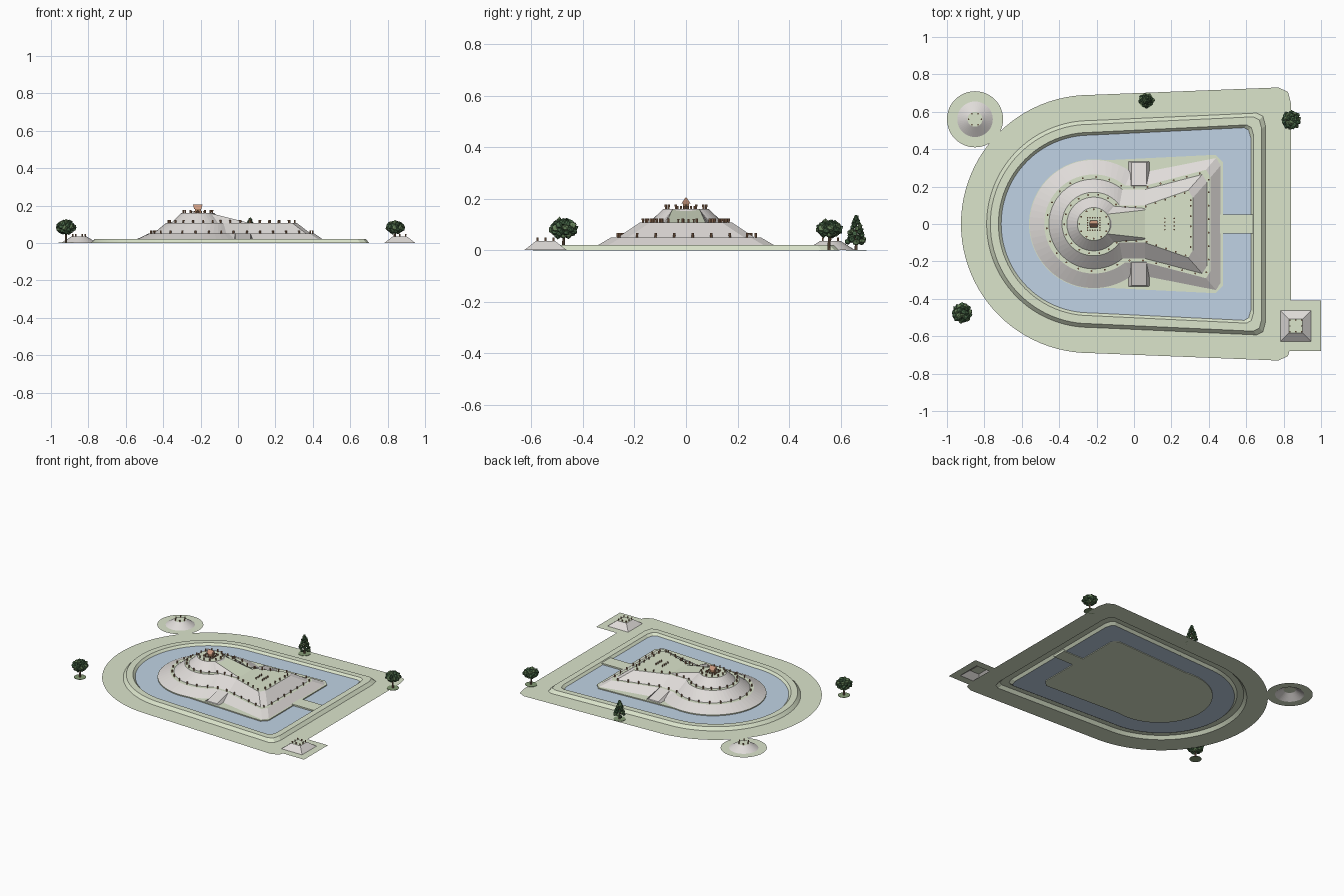
import bpy, bmesh, math, random
from mathutils import Vector, Matrix

random.seed(4)
cube = bpy.data.objects.get("Cube")
if cube:
    bpy.data.objects.remove(cube)


def material(name, r, g, b):
    m = bpy.data.materials.new(name)
    m.diffuse_color = (r, g, b, 1)
    m.use_nodes = True
    bsdf = next(n for n in m.node_tree.nodes if n.type == 'BSDF_PRINCIPLED')
    bsdf.inputs["Base Color"].default_value = (r, g, b, 1)
    return m


GRASS = material("pale grass", .71, .78, .60)
STONE = material("pale stone", .74, .71, .69)
WATER = material("moat blue", .53, .65, .78)
CLAY = material("clay brown", .43, .23, .13)
ROOF = material("roof terracotta", .62, .33, .22)
DARK = material("dark leaf", .06, .13, .06)
LIGHT = material("light leaf", .13, .22, .10)
BARK = material("bark", .22, .14, .09)
SHADE = material("deep grass", .24, .33, .18)


def finish(name, bm, *mats):
    me = bpy.data.meshes.new(name)
    bm.to_mesh(me)
    bm.free()
    for m in mats:
        me.materials.append(m)
    ob = bpy.data.objects.new(name, me)
    bpy.context.collection.objects.link(ob)
    return ob


def loft(name, layers, *mats, bottom=True, top=True):
    """Skin (outline, height) layers; with two materials, level faces get the second."""
    bm = bmesh.new()
    rings = [[bm.verts.new((x, y, z)) for x, y in pts] for pts, z in layers]
    n = len(rings[0])
    for a, b in zip(rings, rings[1:]):
        for i in range(n):
            j = (i + 1) % n
            bm.faces.new((a[i], a[j], b[j], b[i]))
    if top:
        bm.faces.new(rings[-1])
    if bottom:
        bm.faces.new(rings[0][::-1])
    bm.normal_update()
    if len(mats) > 1:
        for f in bm.faces:
            f.material_index = int(f.normal.z > 0.95)
    return finish(name, bm, *mats)


def mirrored(half):
    """Close an upper half outline with its reflection in y."""
    return half + [(x, -y) for x, y in reversed(half) if abs(y) > 1e-6]


def arc(cx, r, start, steps):
    return [(cx + r * math.cos(start + (math.pi - start) * i / steps),
             r * math.sin(start + (math.pi - start) * i / steps)) for i in range(steps + 1)]


def circle(cx, cy, r, n=32):
    return [(cx + r * math.cos(math.tau * i / n), cy + r * math.sin(math.tau * i / n)) for i in range(n)]


def rect(cx, cy, hx, hy):
    return [(cx - hx, cy - hy), (cx + hx, cy - hy), (cx + hx, cy + hy), (cx - hx, cy + hy)]


def precinct(o):
    """Round-backed enclosure, grown outward by o."""
    corner = [(.62 + o, .455 + o * .85), (.608 + o * .98, .497 + o * .95), (.585 + o * .85, .51 + o)]
    return mirrored(corner + arc(-.235, .47 + o, math.pi / 2, 24))


def keyhole(r, waist, fy, fx):
    """Round rear joined by a waist to a flared front."""
    return mirrored([(fx, fy - .04), (fx - .025, fy), (.06, waist)]
                    + arc(-.215, r, math.asin(waist / r), 20))


def spaced(pts, step):
    """Evenly spaced points along a closed outline."""
    out, left = [], 0
    for a, b in zip(pts, pts[1:] + pts[:1]):
        a, b = Vector(a), Vector(b)
        length = (b - a).length
        while left < length:
            out.append(tuple(a.lerp(b, left / length)))
            left += step
        left -= length
    return out


def posts(name, places, z, r=.005, h=.017):
    bm = bmesh.new()
    for x, y in places:
        bmesh.ops.create_cone(bm, cap_ends=True, segments=8, radius1=r * .8, radius2=r, depth=h,
                              matrix=Matrix.Translation((x, y, z + h / 2)))
    return finish(name, bm, CLAY)


# Grounds, bank and moat
loft("grounds_and_bank", [(precinct(.22), 0), (precinct(.083), 0), (precinct(.063), .021),
                          (precinct(.02), .021), (precinct(.003), .004)], GRASS, bottom=False, top=False)
loft("moat_water", [(precinct(.005), .006)], WATER, bottom=False)
apron = mirrored([(.475, .33), (.435, .37)] + arc(-.215, .346, math.radians(80), 24))
loft("mound_apron", [(apron, .001), (apron, .013)], GRASS)
path = rect(.545, 0, .09, .05)
loft("causeway", [(path, .001), (path, .016)], GRASS)

# Terraced keyhole mound
loft("keyhole_mound", [(keyhole(.345, .28, .355, .465), .012), (keyhole(.265, .205, .29, .41), .05),
                       (keyhole(.24, .185, .265, .39), .05), (keyhole(.17, .10, .18, .315), .107)],
     STONE, GRASS, bottom=False)
C = -.215
loft("round_summit", [(circle(C, 0, .145, 40), .106), (circle(C, 0, .088, 40), .16)],
     STONE, GRASS, bottom=False)

# Sloping ridge from the front terrace to the summit
bm = bmesh.new()
ridge = [[bm.verts.new(p) for p in ((-.15, s * .052, .16), (.06, s * .075, .108),
                                    (.06, s * .085, .105), (-.15, s * .10, .105))] for s in (-1, 1)]
bm.faces.new((ridge[0][0], ridge[0][1], ridge[1][1], ridge[1][0]))
for side in ridge:
    bm.faces.new(side).material_index = 1
bmesh.ops.recalc_face_normals(bm, faces=bm.faces)
finish("summit_ridge", bm, GRASS, STONE)

# Side ramps at the waist
for side, s in (("left", 1), ("right", -1)):
    bm = bmesh.new()
    foot = [bm.verts.new((x, s * y, .012)) for x, y in ((-.032, .335), (.082, .335), (.082, .17), (-.032, .17))]
    head = [bm.verts.new((x, s * y, z)) for x, y, z in
            ((-.014, .33, .018), (.066, .33, .018), (.066, .205, .052), (-.014, .205, .052))]
    bm.faces.new(head)
    for i in range(4):
        j = (i + 1) % 4
        bm.faces.new((foot[i], foot[j], head[j], head[i]))
    bmesh.ops.recalc_face_normals(bm, faces=bm.faces)
    finish(side + "_waist_ramp", bm, STONE)

# Clay posts on the terraces
posts("lower_terrace_posts", spaced(keyhole(.252, .195, .277, .40), .072), .05)
posts("upper_terrace_posts", spaced(keyhole(.158, .092, .168, .303), .055), .107)
posts("summit_posts", circle(C, 0, .078, 12), .16)
posts("front_figures", [(x, y) for x in (.165, .215) for y in (-.03, -.01, .01, .03)], .107, .004, .014)

# Summit hut and its fence
loft("hut_walls", [(rect(C, 0, .016, .012), .16), (rect(C, 0, .016, .012), .184)], CLAY)
loft("hut_roof", [(rect(C, 0, .019, .018), .181), (rect(C, 0, .025, .002), .205)], ROOF)
posts("hut_fence", spaced(rect(C, 0, .033, .033), .0132), .16, .004, .012)

# Small round and square mounds, each with its lawn
rx, ry, sx, sy = -.85, .56, .865, -.545
loft("small_round_mound", [(circle(rx, ry, .15, 48), .001), (circle(rx, ry, .095, 48), .001),
                           (circle(rx, ry, .04, 48), .036)], STONE, GRASS, bottom=False)
posts("round_mound_posts", circle(rx, ry, .034, 6), .036, .004, .013)
loft("small_square_mound", [(rect(sx, sy, .135, .135), .001), (rect(sx, sy, .082, .082), .001),
                            (rect(sx, sy, .037, .037), .036)], STONE, GRASS, bottom=False)
posts("square_mound_posts", spaced(rect(sx, sy, .031, .031), .031), .036, .004, .013)


# Trees
def tree(name, x, y, low, high, width, conifer=False):
    disc = circle(x, y, .04, 16)
    loft(name + "_plot", [(disc, 0), (disc, .002)], SHADE)
    loft(name + "_trunk", [(circle(x, y, .006, 7), 0), (circle(x, y, .004, 7), (low + high) / 2)], BARK)
    bm = bmesh.new()
    count = 38
    for i in range(count):
        t = (i + .5) / count
        turn = i * 2.4
        if conifer:
            spread, size = width * (1 - t) ** .7 * .75, .014 - .006 * t
        else:
            spread, size = width * .75 * math.sin(math.pi * (.12 + .8 * t)), .016
        place = Vector((x + spread * math.cos(turn), y + spread * math.sin(turn),
                        low + size * .7 + (high - low - size * 1.5) * t))
        blob = bmesh.ops.create_icosphere(bm, subdivisions=1, radius=size)["verts"]
        for v in blob:
            v.co = place + v.co * random.uniform(.65, 1.2)
        shade = int(i % 3 == 0)
        for f in {f for v in blob for f in v.link_faces}:
            f.material_index = shade
    finish(name + "_crown", bm, DARK, LIGHT)


tree("front_tree", -.92, -.475, .045, .127, .057)
tree("corner_tree", .84, .555, .05, .12, .054)
tree("conifer_tree", .065, .66, .018, .138, .044, conifer=True)
